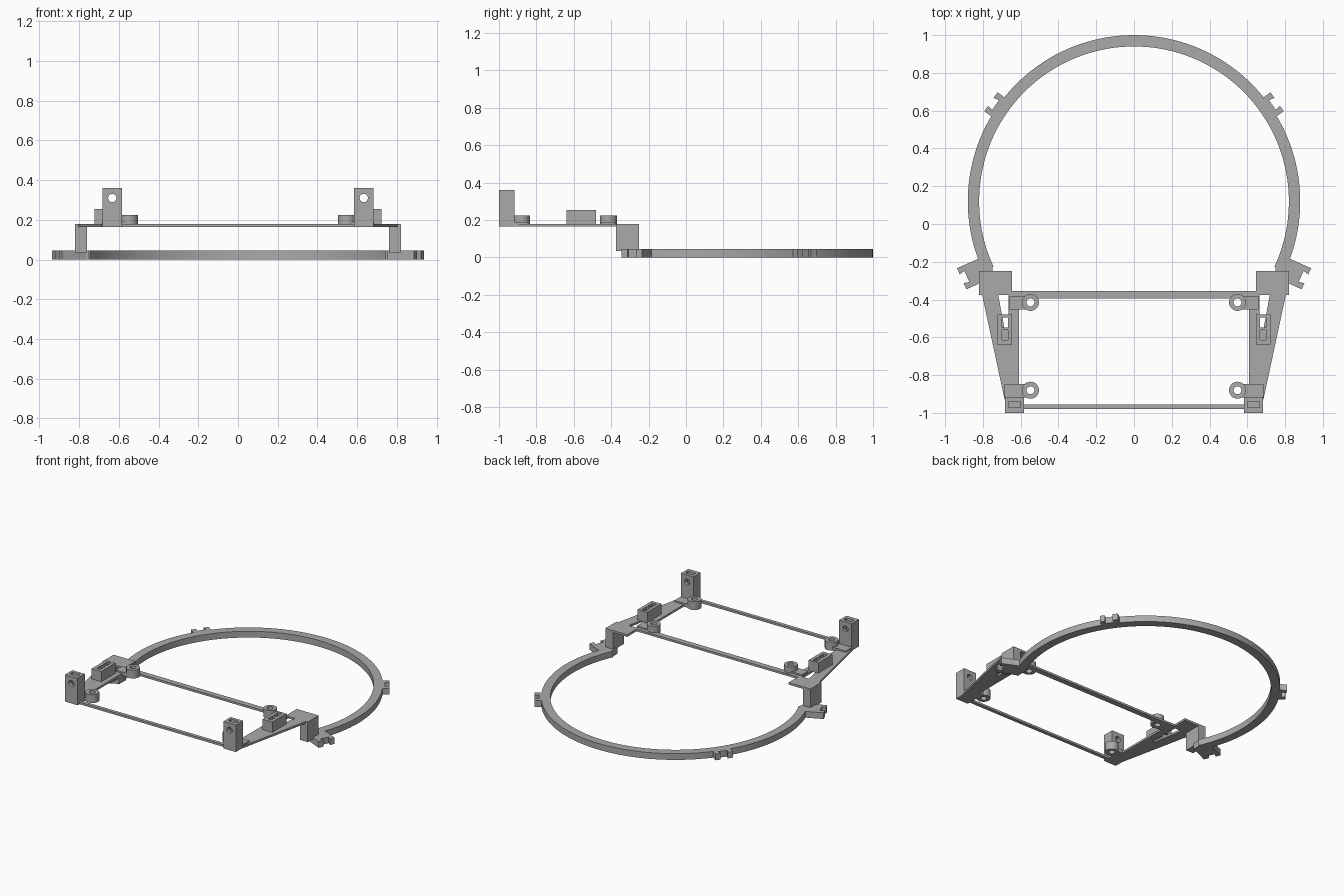
import bpy, bmesh, math
from mathutils import Matrix

if "Cube" in bpy.data.objects:
    bpy.data.objects.remove(bpy.data.objects["Cube"])

grey = bpy.data.materials.new("plastic grey")
grey.diffuse_color = (0.4, 0.4, 0.4, 1)
grey.use_nodes = True
grey.node_tree.nodes["Principled BSDF"].inputs["Base Color"].default_value = grey.diffuse_color

RING_Y, R_OUT, R_IN, RING_H = 0.12, 0.88, 0.82, 0.045
PLATE_LO, PLATE_HI = 0.165, 0.18


def finish(name, bm):
    bmesh.ops.recalc_face_normals(bm, faces=bm.faces)
    me = bpy.data.meshes.new(name)
    bm.to_mesh(me)
    bm.free()
    me.materials.append(grey)
    ob = bpy.data.objects.new(name, me)
    bpy.context.collection.objects.link(ob)
    return ob


def prism(name, pts, z0, z1):
    """Extrude a flat outline from z0 to z1."""
    bm = bmesh.new()
    face = bm.faces.new([bm.verts.new((x, y, z0)) for x, y in pts])
    out = bmesh.ops.extrude_face_region(bm, geom=[face])
    for v in out["geom"]:
        if isinstance(v, bmesh.types.BMVert):
            v.co.z = z1
    return finish(name, bm)


def box(name, x0, x1, y0, y1, z0, z1):
    return prism(name, [(x0, y0), (x1, y0), (x1, y1), (x0, y1)], z0, z1)


def cylinder(name, loc, r, depth, axis="Z", n=32):
    bm = bmesh.new()
    rot = Matrix.Rotation(math.pi / 2, 4, "X") if axis == "Y" else Matrix()
    bmesh.ops.create_cone(bm, cap_ends=True, segments=n, radius1=r, radius2=r,
                          depth=depth, matrix=Matrix.Translation(loc) @ rot)
    return finish(name, bm)


def cut(ob, *cutters):
    for c in cutters:
        m = ob.modifiers.new("cut", "BOOLEAN")
        m.operation, m.solver, m.object = "DIFFERENCE", "EXACT", c
        c.hide_render = True
        c.hide_set(True)


def smooth(ob):
    bpy.ops.object.select_all(action="DESELECT")
    ob.select_set(True)
    bpy.context.view_layer.objects.active = ob
    bpy.ops.object.shade_smooth_by_angle()


def arc(r, a0, a1, n=96):
    return [(r * math.cos(a0 + (a1 - a0) * i / n),
             RING_Y + r * math.sin(a0 + (a1 - a0) * i / n)) for i in range(n + 1)]


# Open ring
a0, a1 = math.radians(-25), math.radians(205)
smooth(prism("ring", arc(R_OUT, a0, a1) + arc(R_IN, a1, a0), 0, RING_H))

# Cross bars between the arms
box("rear_bar", -0.65, 0.65, -0.395, -0.355, PLATE_LO, PLATE_HI)
box("front_bar", -0.60, 0.60, -0.98, -0.955, PLATE_LO, PLATE_HI)


def clip(name, s, angle, r0, r1):
    """Notched cable clip pointing outward from the ring."""
    c, t = math.cos(math.radians(angle)), math.sin(math.radians(angle))
    rt = [(r0, -.061), (r1, -.061), (r1, -.025), (r1 - .03, -.032),
          (r1 - .03, .032), (r1, .025), (r1, .061), (r0, .061)]
    prism(name, [(s * (r * c - w * t), RING_Y + r * t + w * c) for r, w in rt], 0, RING_H)


for s, side in ((-1, "left"), (1, "right")):
    def sbox(name, x0, x1, *rest):
        return box(side + "_" + name, s * x0, s * x1, *rest)

    # Ring clips
    clip(side + "_upper_clip", s, 34.8, 0.86, 0.923)
    clip(side + "_lower_clip", s, -24.2, 0.865, 1.0)

    # Foot, riser and top plate joining ring to arm
    sbox("foot", 0.75, 0.815, -0.29, -0.215, 0, RING_H)
    sbox("riser", 0.76, 0.82, -0.375, -0.25, 0.035, PLATE_HI)
    sbox("riser_plate", 0.645, 0.82, -0.375, -0.25, PLATE_LO, PLATE_HI)

    # Tapered arm with a narrow triangular opening
    outline = [(.805, -.37), (.72, -.37), (.677, -.6), (.665, -.6), (.665, -.37),
               (.61, -.37), (.61, -.93), (.685, -.93)]
    prism(side + "_arm", [(s * x, y) for x, y in outline], PLATE_LO, PLATE_HI)

    # Front post with a screw hole and a nut slot
    post = sbox("front_post", 0.583, 0.683, -1.0, -0.917, PLATE_LO, 0.36)
    cut(post,
        cylinder("screw_cutter", (s * 0.633, -0.96, 0.31), 0.021, 0.3, "Y"),
        sbox("nut_cutter", 0.602, 0.664, -0.972, -0.94, 0.275, 0.4))

    # Strap block with two slots
    block = sbox("strap_block", 0.645, 0.722, -0.64, -0.48, PLATE_HI - 0.002, 0.255)
    cut(block,
        sbox("slot_cutter_a", 0.668, 0.698, -0.548, -0.495, 0.1, 0.4),
        sbox("slot_cutter_b", 0.668, 0.698, -0.615, -0.562, 0.185, 0.4))

    # Standoffs on short tabs
    for end, y, x_tab in (("rear", -0.415, 0.66), ("front", -0.88, 0.685)):
        hole = cylinder("standoff_cutter", (s * 0.548, y, 0.2), 0.021, 0.3)
        so = cylinder(side + "_" + end + "_standoff", (s * 0.548, y, 0.195), 0.045, 0.06)
        cut(so, hole)
        smooth(so)
        tab = sbox(end + "_tab", 0.548, x_tab, y - 0.038, y + 0.034, PLATE_LO, 0.19)
        cut(tab, hole)
